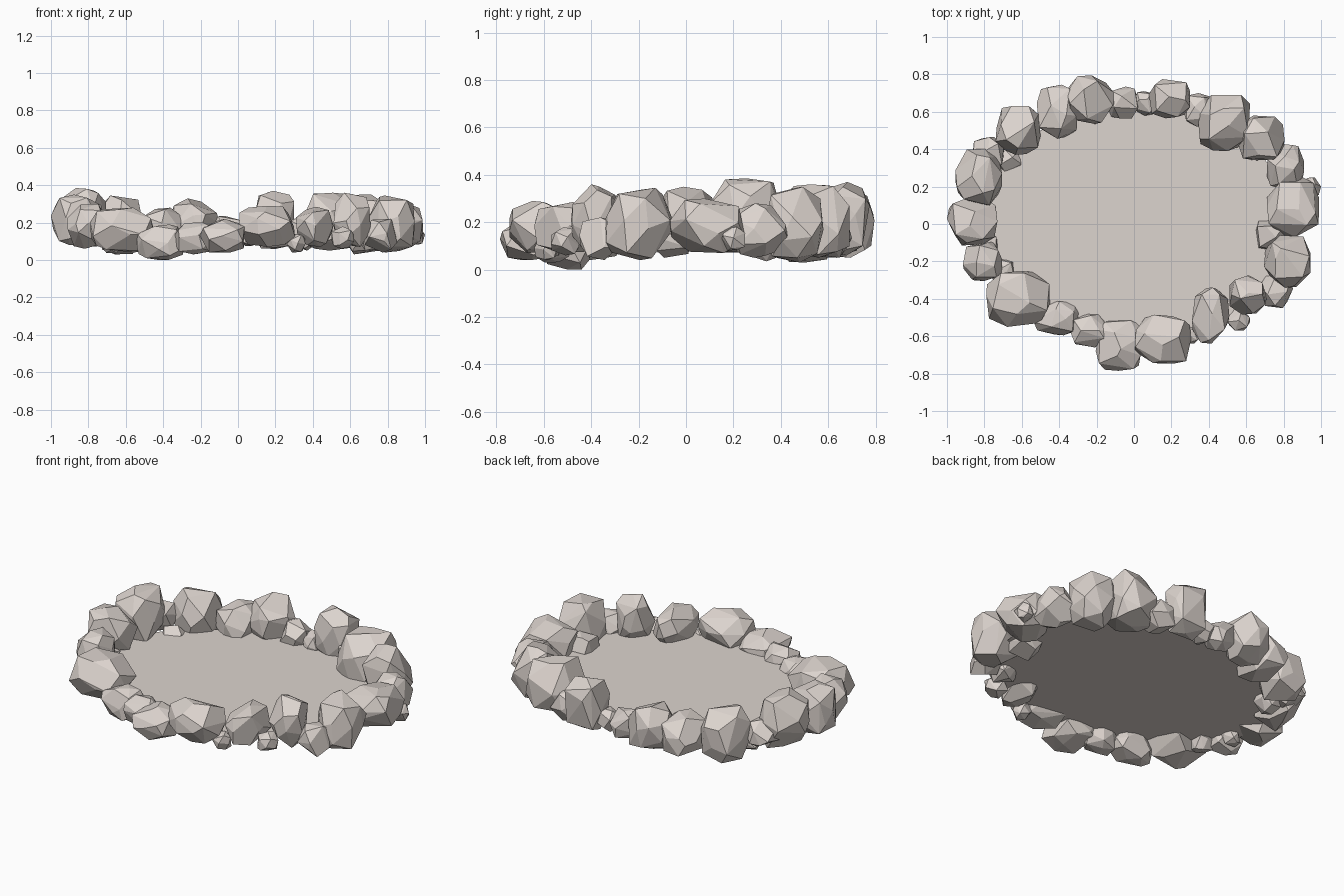
import bpy, bmesh, math, random
from mathutils import Vector

if "Cube" in bpy.data.objects:
    bpy.data.objects.remove(bpy.data.objects["Cube"])

stone = bpy.data.materials.new("warm_grey_stone")
stone.diffuse_color = (0.72, 0.66, 0.62, 1)
stone.use_nodes = True
stone.node_tree.nodes["Principled BSDF"].inputs["Base Color"].default_value = stone.diffuse_color


def add_object(name, bm):
    mesh = bpy.data.meshes.new(name)
    bm.to_mesh(mesh)
    bm.free()
    mesh.materials.append(stone)
    bpy.context.collection.objects.link(bpy.data.objects.new(name, mesh))


def rock(name, seed, lo, hi, count):
    """Faceted boulder: hull of jittered points on a boxy sphere, fitted to lo..hi."""
    rng = random.Random(seed)
    turn = rng.uniform(0, 6.28)
    pts = []
    for i in range(count):
        z = 1 - 2 * (i + 0.5) / count
        r = math.sqrt(1 - z * z)
        a = turn + i * 2.39996
        d = Vector((r * math.cos(a), r * math.sin(a), z))
        d += Vector([rng.uniform(-0.25, 0.25) for _ in range(3)])
        pts.append(d / sum(abs(c) ** 3.3 for c in d) ** (1 / 3.3) * rng.uniform(0.93, 1.03))
    mn = [min(p[k] for p in pts) for k in range(3)]
    mx = [max(p[k] for p in pts) for k in range(3)]
    bm = bmesh.new()
    for p in pts:
        bm.verts.new([lo[k] + (p[k] - mn[k]) / (mx[k] - mn[k]) * (hi[k] - lo[k])
                      for k in range(3)])
    hull = bmesh.ops.convex_hull(bm, input=bm.verts)
    loose = {g for g in hull["geom_interior"] + hull["geom_unused"]
             if isinstance(g, bmesh.types.BMVert)}
    bmesh.ops.delete(bm, geom=list(loose), context='VERTS')
    # merge nearly flat neighbours into larger facets
    bmesh.ops.dissolve_limit(bm, angle_limit=math.radians(11), verts=bm.verts, edges=bm.edges)
    bmesh.ops.recalc_face_normals(bm, faces=bm.faces)
    add_object(name, bm)


# Boulders of the rim: x, y, half width, half depth, bottom, top
boulders = [
    (-.865, .015, .135, .13, .08, .35), (-.83, .25, .125, .15, .07, .385),
    (-.62, .50, .12, .13, .03, .345), (-.41, .60, .11, .145, .05, .28),
    (-.23, .665, .13, .13, .05, .33), (.19, .67, .11, .105, .06, .37),
    (.48, .54, .14, .15, .05, .36), (.68, .46, .125, .12, .03, .35),
    (.81, .31, .10, .12, .05, .28), (.85, .09, .14, .16, .07, .30),
    (.82, -.20, .125, .14, .04, .345), (.61, -.38, .10, .105, .07, .36),
    (.41, -.49, .10, .15, .07, .285), (.155, -.615, .15, .13, .07, .29),
    (-.085, -.65, .12, .135, .04, .22), (-.235, -.57, .105, .09, .03, .20),
    (-.41, -.50, .13, .095, 0, .19), (-.62, -.40, .17, .15, .04, .28),
    (-.81, -.20, .105, .105, .06, .30),
]
for i, (x, y, hx, hy, z0, z1) in enumerate(boulders):
    rock(f"boulder_{i + 1}", 40 + i, (x - hx, y - hy, z0), (x + hx, y + hy, z1), 22)

# Small filler stones between them: x, y, radius, centre height
fillers = [
    (-.06, .65, .085, .15), (.06, .645, .065, .14), (.35, .61, .09, .14),
    (.73, -.06, .08, .13), (.76, -.36, .09, .13), (.56, -.51, .06, .12),
    (-.78, .38, .085, .18), (-.67, .34, .065, .10), (.95, .20, .05, .13),
    (-.70, -.25, .06, .12), (.31, -.59, .05, .09), (-.78, -.10, .05, .12),
]
for i, (x, y, r, z) in enumerate(fillers):
    rock(f"filler_stone_{i + 1}", 90 + i, (x - r, y - r, z - r), (x + r, y + r, z + r), 16)

# Flat pond surface inside the ring
bm = bmesh.new()
bm.faces.new([bm.verts.new((.84 * math.cos(a), .625 * math.sin(a), .125))
              for a in (k * math.tau / 32 for k in range(32))])
add_object("pond_surface", bm)
